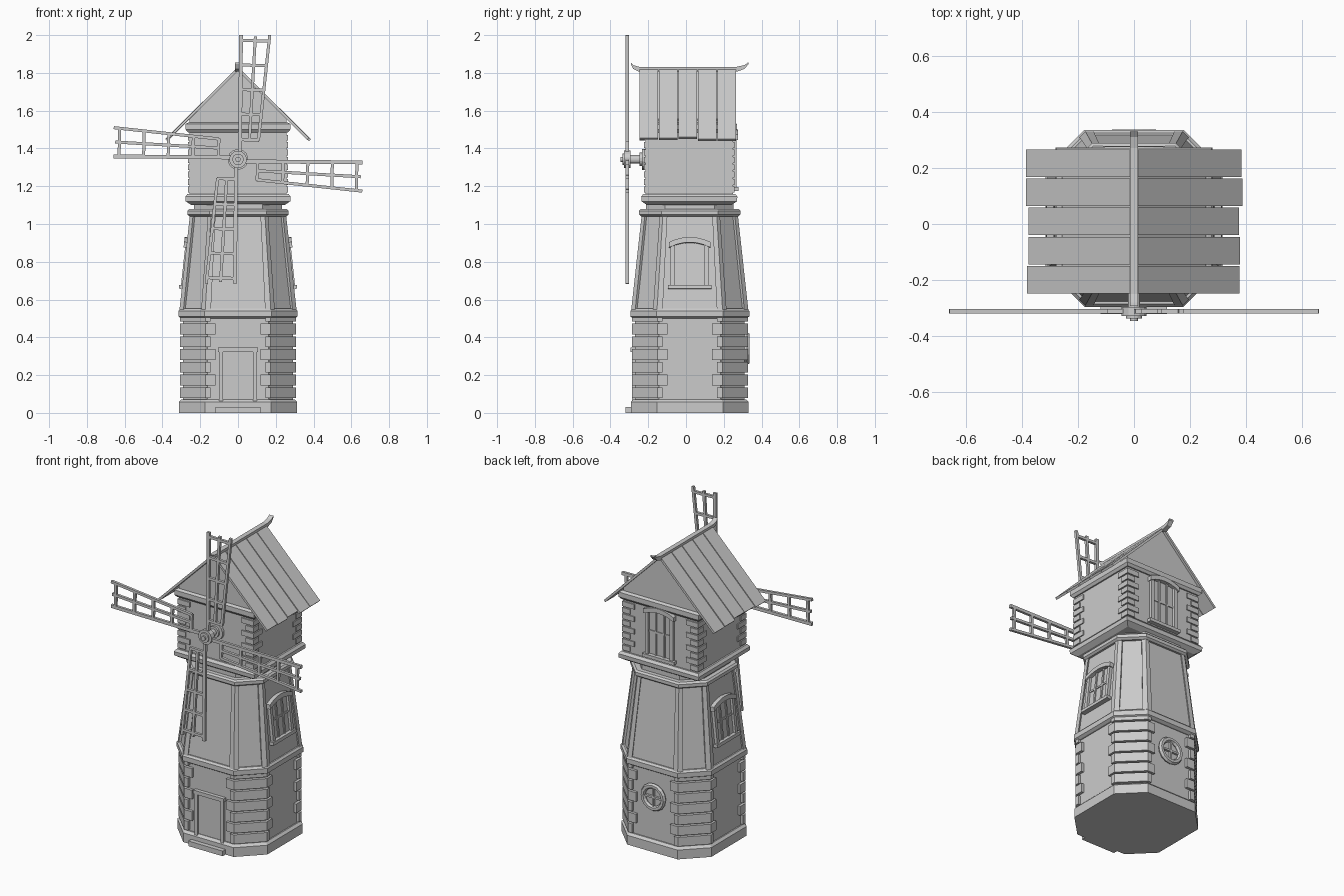
import bpy, bmesh, math, random
from mathutils import Matrix, Vector

if "Cube" in bpy.data.objects:
    bpy.data.objects.remove(bpy.data.objects["Cube"])
random.seed(4)
CY = 0.02            # tower axis in y
K = 0.56             # chamfer position of the eight-sided plan
IDENT = Matrix.Identity(4)


def make(name, bm, mat=IDENT):
    bmesh.ops.transform(bm, matrix=mat, verts=bm.verts)
    bmesh.ops.recalc_face_normals(bm, faces=bm.faces)
    me = bpy.data.meshes.new(name)
    bm.to_mesh(me)
    bm.free()
    ob = bpy.data.objects.new(name, me)
    bpy.context.collection.objects.link(ob)
    return ob


def add_loft(bm, rings):
    """Solid skin through a stack of equal-length rings of 3D points."""
    vs = [[bm.verts.new(p) for p in r] for r in rings]
    n = len(vs[0])
    for a, b in zip(vs, vs[1:]):
        for i in range(n):
            bm.faces.new((a[i], a[(i + 1) % n], b[(i + 1) % n], b[i]))
    bm.faces.new(vs[0][::-1])
    bm.faces.new(vs[-1])


def add_box(bm, x0, x1, y0, y1, z0, z1):
    add_loft(bm, [[(x0, y0, z), (x1, y0, z), (x1, y1, z), (x0, y1, z)] for z in (z0, z1)])


def box(name, *b):
    bm = bmesh.new()
    add_box(bm, *b)
    return make(name, bm)


def add_xz(bm, pts, y0, y1):
    add_loft(bm, [[(x, y, z) for x, z in pts] for y in (y0, y1)])


def octa(h, z):
    c = h * K
    return [(x, y + CY, z) for x, y in ((c, h), (h, c), (h, -c), (c, -h), (-c, -h), (-h, -c), (-h, c), (-c, h))]


def octa_part(name, prof):
    bm = bmesh.new()
    add_loft(bm, [octa(h, z) for z, h in prof])
    return make(name, bm)


def square_part(name, prof):
    """Stack of rectangles on the cap's plan; prof = (z, offset)."""
    bm = bmesh.new()
    add_loft(bm, [[(-.257 - o, -.215 - o, z), (.257 + o, -.215 - o, z), (.257 + o, .25 + o, z), (-.257 - o, .25 + o, z)]
                  for z, o in prof])
    return make(name, bm)


SIGNS = [(sx, sy) for sx in (1, -1) for sy in (1, -1)]

# Tower body and mouldings
octa_part("plinth", [(0, .312), (.058, .312), (.072, .298)])
octa_part("lower_wall", [(.06, .29), (.52, .29)])
octa_part("middle_band", [(.5, .3), (.51, .315), (.54, .315), (.552, .305)])
octa_part("middle_wall", [(.54, .298), (1.05, .243)])
octa_part("upper_band", [(1.04, .256), (1.05, .268), (1.07, .268), (1.08, .258)])
octa_part("neck", [(1.07, .232), (1.11, .232)])

# Lower corner stones, wrapped round each chamfer
bm = bmesh.new()
for i in range(7):
    z0 = .078 + i * .0675
    z1 = min(z0 + .057, .505)
    a = .118 if i % 2 else .145
    h, c = .307, .172
    plan = [(a, h), (c, h), (h, c), (h, a), (.26, a), (a, .26)]
    for sx, sy in SIGNS:
        add_loft(bm, [[(x * sx, y * sy + CY, z) for x, y in plan] for z in (z0, z1)])
make("lower_corner_stones", bm)

# Tapered corner posts, one on each of the eight edges
bm = bmesh.new()
for sx, sy in SIGNS:
    for swap in (False, True):
        rings = []
        for z, h, w in ((.545, .31, .03), (1.045, .255, .024)):
            c = h * K
            pts = [(c - w, h), (c, h), (c + .7 * w, h - .7 * w), (c - .3 * w, h - .05)]
            if swap:
                pts = [(y, x) for x, y in pts]
            rings.append([(x * sx, y * sy + CY, z) for x, y in pts])
        add_loft(bm, rings)
make("corner_posts", bm)

# Cap house
square_part("cap_ledge", [(1.1, -.01), (1.12, .02), (1.145, .022), (1.16, .01)])
square_part("cap_wall", [(1.15, 0), (1.5, 0)])
square_part("cap_cornice", [(1.485, .008), (1.5, .02), (1.53, .02), (1.537, .005)])
bm = bmesh.new()
add_xz(bm, [(-.257, 1.5), (.257, 1.5), (.257, 1.555), (0, 1.814), (-.257, 1.555)], -.215, .25)
make("gable", bm)

# Cap corner stones
bm = bmesh.new()
for i in range(8):
    z0 = 1.168 + i * .039
    a = .085 if i % 2 else .055
    for sx, sy in SIGNS:
        plan = [(.264, .2395), (.264 - a, .2395), (.264 - a, .2), (.22, .2395 - a), (.264, .2395 - a)]
        add_loft(bm, [[(x * sx, y * sy + .0175, z) for x, y in plan] for z in (z0, z0 + .031)])
make("cap_corner_stones", bm)

# Roof planks, five to a side
bm = bmesh.new()
for s in (1, -1):
    for i in range(5):
        y0 = -.247 + i * .1035
        e = .381 + random.uniform(-.008, .006)
        d = random.uniform(0, .004)
        add_xz(bm, [(0, 1.832), (s * e, 1.832 - e + d), (s * (e - .01), 1.822 - e + d), (0, 1.812)], y0, y0 + .098)
make("roof_planks", bm)

# Ridge beam with upturned ends
bm = bmesh.new()
path = [(-.292, 1.852, .006), (-.28, 1.833, .012), (-.25, 1.822, .015), (.27, 1.822, .015), (.31, 1.833, .012), (.33, 1.852, .006)]
add_loft(bm, [[(-.015, y, z - t), (.015, y, z - t), (.015, y, z + t * .7), (-.015, y, z + t * .7)] for y, z, t in path])
make("ridge_beam", bm)


# Arched windows: local x across, z up, outward is -y
def window(name, w, h, mat):
    bm = bmesh.new()
    add_box(bm, -w - .025, w + .025, -.028, .02, 0, .02)
    for s in (-1, 1):
        add_box(bm, s * w - .011, s * w + .011, -.018, .02, .02, h - .04)
        add_box(bm, s * w * .33 - .006, s * w * .33 + .006, -.01, .02, .02, h - .02)
    add_box(bm, -w, w, -.008, .02, h * .5 - .006, h * .5 + .006)
    add_box(bm, -w, w, -.003, .02, .02, h - .035)
    n = 6
    t = [i / n * 2 - 1 for i in range(n + 1)]
    top = [(u * (w + .02), h - .027 * u * u) for u in t]
    low = [(u * (w + .02), h - .028 - .027 * u * u) for u in reversed(t)]
    add_xz(bm, top + low, -.026, .02)
    make(name, bm, mat)


tilt = math.atan2(.055, .51)
for name, s in (("right_window", 1), ("left_window", -1)):
    window(name, .09, .275, Matrix.Translation((s * .286, CY, .655)) @ Matrix.Rotation(s * math.pi / 2, 4, 'Z')
           @ Matrix.Rotation(-tilt, 4, 'X'))
window("cap_back_window", .085, .325, Matrix.Translation((0, .25, 1.175)) @ Matrix.Rotation(math.pi, 4, 'Z'))

# Door, frame and step
bm = bmesh.new()
for s in (-1, 1):
    add_box(bm, s * .09 - .01, s * .09 + .01, -.287, -.25, .06, .325)
add_box(bm, -.105, .105, -.293, -.25, .322, .345)
make("door_frame", bm)
box("door", -.082, .082, -.275, -.25, .06, .325)
box("door_step", -.12, .118, -.32, -.25, 0, .032)

# Round back window
ROT = Matrix.Rotation(math.pi / 2, 4, 'X')
bpy.ops.mesh.primitive_torus_add(major_radius=.07, minor_radius=.016, major_segments=16, minor_segments=6,
                                 location=(0, .323, .34), rotation=(math.pi / 2, 0, 0))
bpy.context.object.name = "round_window_frame"
bm = bmesh.new()
add_box(bm, -.065, .065, .3, .328, .334, .346)
add_box(bm, -.006, .006, .3, .328, .275, .405)
make("round_window_bars", bm)


def disc(bm, r, y0, y1, z):
    bmesh.ops.create_cone(bm, cap_ends=True, segments=14, radius1=r, radius2=r, depth=y1 - y0,
                          matrix=Matrix.Translation((0, (y0 + y1) / 2, z)) @ ROT)


bm = bmesh.new()
disc(bm, .065, .3, .314, .34)
make("round_window_pane", bm)

# Axle and hub
HZ = 1.342
bm = bmesh.new()
for r, y0, y1 in ((.014, -.346, -.3), (.03, -.336, -.3), (.046, -.327, -.295), (.022, -.31, -.2), (.036, -.245, -.23), (.055, -.232, -.21)):
    disc(bm, r, y0, y1, HZ)
make("hub", bm)

# Four lattice sails: each is built pointing up, then turned
Y0, Y1 = -.319, -.303
for k, name in enumerate(("top", "right", "bottom", "left")):
    bm = bmesh.new()

    def bar(x0, z0, x1, z1, w=.008):
        d = Vector((x1 - x0, z1 - z0)).normalized() * w
        add_xz(bm, [(x0 - d.y, z0 + d.x), (x1 - d.y, z1 + d.x), (x1 + d.y, z1 - d.x), (x0 + d.y, z0 - d.x)], Y0, Y1)
    bar(.01, 0, .016, .658, .01)
    bar(.06, .1, .092, .65)
    bar(.108, .1, .168, .658)
    for r in (.105, .24, .37, .5, .63):
        bar(.008, r, .1 + .108 * r, r - .004)
    make(name + "_sail", bm, Matrix.Translation((0, 0, HZ)) @ Matrix.Rotation(k * math.pi / 2, 4, 'Y'))
